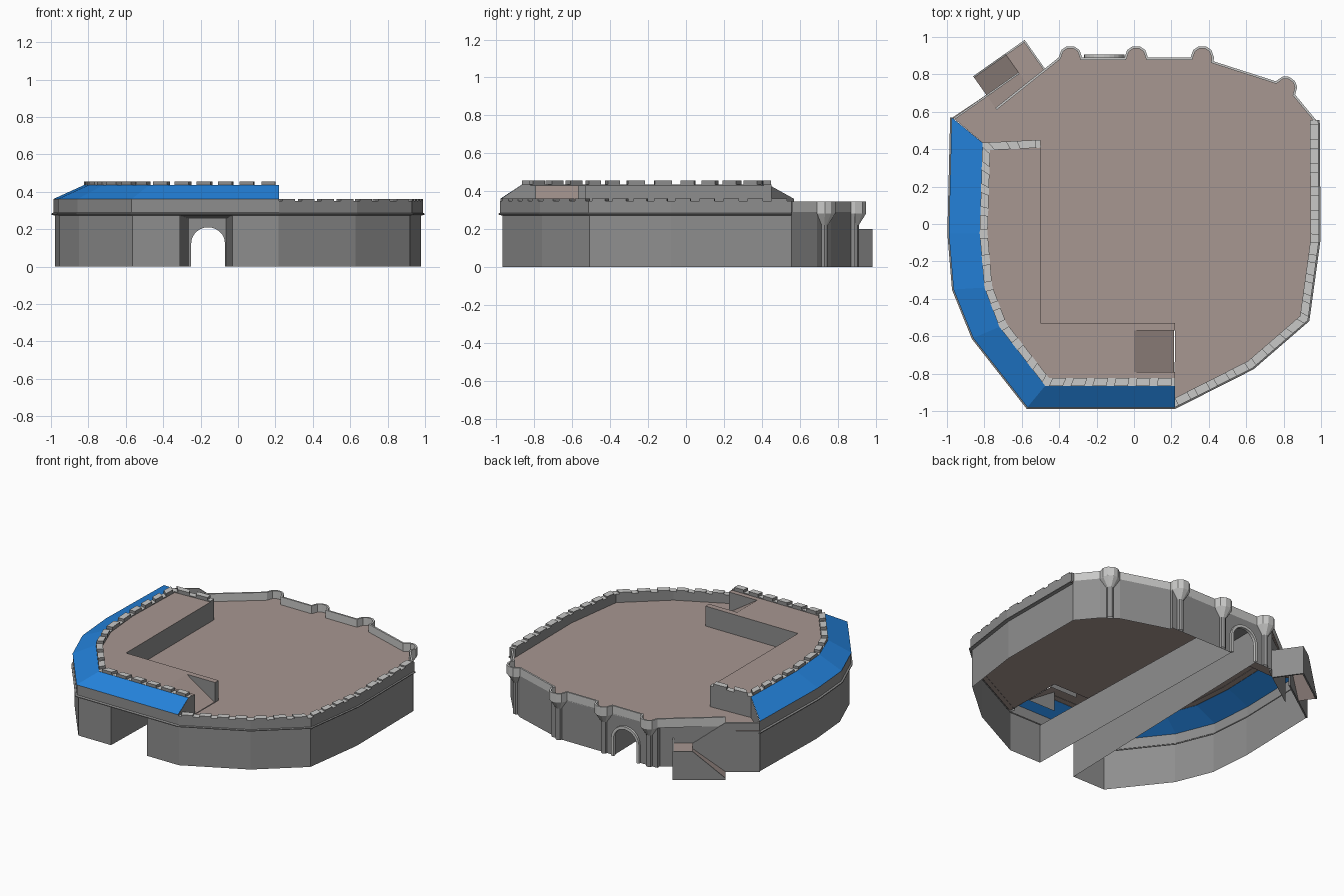
import bpy, bmesh, math
from mathutils import Vector

if "Cube" in bpy.data.objects:
    bpy.data.objects.remove(bpy.data.objects["Cube"])


def material(name, rgb):
    m = bpy.data.materials.new(name)
    m.diffuse_color = (*rgb, 1)
    m.use_nodes = True
    m.node_tree.nodes["Principled BSDF"].inputs["Base Color"].default_value = m.diffuse_color
    return m


WALL = material("stone grey", (0.27, 0.27, 0.27))
TRIM = material("light stone", (0.58, 0.58, 0.57))
FLOOR = material("brown paving", (0.39, 0.31, 0.285))
BLUE = material("blue roof", (0.017, 0.22, 0.70))


def mesh(name, verts, faces, mat, top=None, recalc=False):
    me = bpy.data.meshes.new(name)
    me.from_pydata([tuple(v) for v in verts], [], faces)
    me.materials.append(mat)
    if recalc:
        bm = bmesh.new()
        bm.from_mesh(me)
        bmesh.ops.recalc_face_normals(bm, faces=bm.faces)
        bm.to_mesh(me)
        bm.free()
    if top:  # upward faces get the second colour
        me.materials.append(top)
        me.update()
        for p in me.polygons:
            p.material_index = 1 if p.normal.z > 0.5 else 0
    ob = bpy.data.objects.new(name, me)
    bpy.context.collection.objects.link(ob)
    return ob


def loft(name, rings, mat, top=None, cap=False):
    n = len(rings[0])
    faces = [(r * n + i, r * n + i + 1, (r + 1) * n + i + 1, (r + 1) * n + i)
             for r in range(len(rings) - 1) for i in range(n - 1)]
    if cap:
        faces.append([r * n for r in range(len(rings))][::1])
        faces.append([r * n + n - 1 for r in range(len(rings))][::-1])
    return mesh(name, [p for r in rings for p in r], faces, mat, top)


def offset(path, d):
    """Move an open path inward (to its left) with mitred corners."""
    pts = [Vector(p) for p in path]
    nor = []
    for a, b in zip(pts, pts[1:]):
        t = (b - a).normalized()
        nor.append(Vector((-t.y, t.x)))
    out = []
    for i, p in enumerate(pts):
        a, b = nor[max(i - 1, 0)], nor[min(i, len(nor) - 1)]
        out.append(p + (a + b) * (d / max(1 + a.dot(b), 0.4)))
    return out


def at(path, z):
    return [(p[0], p[1], z) for p in path]


def sweep(name, path, profile, mat, top=None, cap=False):
    return loft(name, [at(offset(path, d), z) for d, z in profile], mat, top, cap)


def flat(name, pts, mat):
    return mesh(name, pts, [list(range(len(pts)))], mat)


def prism(pts, vec):
    n = len(pts)
    v = [Vector(p) for p in pts]
    return v + [p + Vector(vec) for p in v], [list(range(n)), list(range(n, 2 * n))[::-1]] + [
        (i, (i + 1) % n, n + (i + 1) % n, n + i) for i in range(n)]


def solid(name, pts, vec, mat, top=None):
    return mesh(name, *prism(pts, vec), mat, top, True)


def merlons(name, path, width, z, h, step=0.125):
    inner = offset(path, width)
    outer = [Vector(p) for p in path]
    verts, faces = [], []
    for i in range(len(outer) - 1):
        n = max(1, round((outer[i + 1] - outer[i]).length / step))
        for k in range(n):
            t0, t1 = (k + 0.18) / n, (k + 0.82) / n
            q = [outer[i].lerp(outer[i + 1], t0), outer[i].lerp(outer[i + 1], t1),
                 inner[i].lerp(inner[i + 1], t1), inner[i].lerp(inner[i + 1], t0)]
            v, f = prism(at(q, z), (0, 0, h))
            faces += [[j + len(verts) for j in g] for g in f]
            verts += v
    return mesh(name, verts, faces, WALL, TRIM, True)


# Plan outlines, running anticlockwise
left = [(-0.975, 0.57), (-0.99, -0.05), (-0.965, -0.35), (-0.86, -0.61), (-0.57, -0.98), (0.22, -0.98)]
right = [(0.22, -0.98), (0.635, -0.77), (0.93, -0.515), (0.99, -0.08), (0.985, 0.555)]
ridge = [(-0.5, 0.45), (-0.81, 0.435), (-0.825, -0.05), (-0.80, -0.34), (-0.72, -0.55),
         (-0.475, -0.865), (0.22, -0.865)]
towers = [(0.81, 0.727, 55), (0.365, 0.89, 90), (0.012, 0.89, 90), (-0.34, 0.89, 90)]


def arc(cx, cy, deg, r):
    return [(cx + r * math.cos(math.radians(deg + a)), cy + r * math.sin(math.radians(deg + a)))
            for a in (-90, -50, -18, 18, 50, 90)]


# Back stair frame: u along the wall, v inward
D, U, V = Vector((-0.86, 0.79)), Vector((0.817, 0.576)), Vector((0.576, -0.817))


def P(u, v, z=None):
    p = D + U * u + V * v
    return (p.x, p.y) if z is None else (p.x, p.y, z)


# Back parapet outline, going round each tower head
arcs = [arc(*t, 0.063) for t in towers]
back = ([(0.97, 0.56)] + arcs[0] + [(0.425, 0.87)] + arcs[1] + arcs[2] + arcs[3] + [P(0, 0.207)])

# Lower curtain wall, open at the front gateway
base = offset(left + right[1:], 0.012)
k = len(left) - 1
foot = [(0, 0), (0, 0.278)]
sweep("left_wall", base[:k] + [Vector((-0.31, -0.968))], foot, WALL)
sweep("right_wall", [Vector((-0.03, -0.968))] + base[k:], foot, WALL)
sweep("wall_ledge", left + right[1:], [(0.012, 0.272), (-0.008, 0.277), (-0.008, 0.283), (0.005, 0.289)], WALL)
sweep("left_parapet", left, [(0.003, 0.285), (0.003, 0.36)], WALL)
sweep("right_parapet", right, [(0, 0.285), (0, 0.35), (0.045, 0.35), (0.045, 0.288)], WALL, TRIM, True)
merlons("right_merlons", right, 0.045, 0.35, 0.011)

# Back wall with arched gate
def arch(w, h, y):
    pts = [(-w, 0)] + [(-w * math.cos(i * math.pi / 12), 0.125 + h * math.sin(i * math.pi / 12))
                       for i in range(13)] + [(w, 0)]
    return [(x - 0.16, y, z) for x, z in pts]


sweep("back_right_wall", [(0.975, 0.555), (0.863, 0.69), (0.757, 0.765), (0.425, 0.87), (0.425, 0.89)],
      [(0, 0), (0, 0.29)], WALL)
sweep("back_left_wall", [(-0.40, 0.89), P(0.417, 0.207), P(0, 0.207)], [(0, 0), (0, 0.29)], WALL)
flat("gate_wall", [(-0.40, 0.89, 0)] + arch(0.09, 0.085, 0.89) +
     [(0.425, 0.89, 0), (0.425, 0.89, 0.29), (-0.40, 0.89, 0.29)], WALL)
loft("gate_arch_frame", [arch(0.09, 0.085, 0.885), arch(0.09, 0.085, 0.906),
                         arch(0.108, 0.105, 0.906), arch(0.108, 0.105, 0.885)], TRIM)
sweep("back_parapet", back, [(0, 0.282), (0, 0.345), (0.012, 0.345), (0.012, 0.288)], TRIM)

# Slim columns and flared corbels below the tower heads
for i, t in enumerate(towers):
    loft(f"tower_column_{i + 1}", [at(arc(*t, 0.022), 0), at(arc(*t, 0.022), 0.222)], WALL)
    loft(f"tower_corbel_{i + 1}", [at(arc(*t, 0.022), 0.222), at(arc(*t, 0.063), 0.283)], TRIM)

# Passage through the castle
def portal(x0, x1, h, y):
    return [(x0, y, 0), (x0, y, h), (x1, y, h), (x1, y, 0)]


loft("passage", [portal(-0.31, -0.03, 0.275, -0.968), portal(-0.262, -0.063, 0.256, 0.888)], WALL)

# Main courtyard floor around the raised platform
flat("courtyard", at(offset(right, 0.01) + back + [P(0, 0.122), (-0.97, 0.57), (-0.81, 0.435),
     (-0.5, 0.45), (-0.5, -0.53), (0.22, -0.53)], 0.29), FLOOR)

# Raised platform, its walls and ramp
flat("platform", at(ridge + [(0.22, -0.79), (0, -0.79), (0, -0.57), (0.22, -0.57), (0.22, -0.53),
                             (-0.5, -0.53)], 0.43), FLOOR)
inner = [(0, -0.57), (0.22, -0.57), (0.22, -0.53), (-0.5, -0.53), (-0.5, 0.45), (-0.81, 0.435)]
loft("platform_wall", [at(inner, 0.29), at(inner, 0.43)], WALL)
side = [(0.22, -0.79), (0, -0.79)]
loft("ramp_side_wall", [at(side, 0.29), at(side, 0.43)], WALL)
flat("platform_ramp", [(0, -0.79, 0.43), (0.215, -0.79, 0.29), (0.215, -0.57, 0.29), (0, -0.57, 0.43)], FLOOR)
flat("front_end_wall", [(0.22, -0.977, 0.285), (0.22, -0.79, 0.29), (0.22, -0.79, 0.43),
                        (0.22, -0.865, 0.435), (0.22, -0.977, 0.36)], WALL)
flat("back_end_wall", [(-0.81, 0.435, 0.29), (-0.972, 0.57, 0.29), (-0.972, 0.57, 0.36),
                       (-0.81, 0.435, 0.435)], WALL)

# Blue sloping roof and the battlements above it
loft("blue_roof", [at(left, 0.36), at(ridge[1:], 0.435)], BLUE)
sweep("upper_parapet", ridge, [(0, 0.428), (0, 0.437), (0.042, 0.437), (0.042, 0.428)], WALL, TRIM, True)
merlons("upper_merlons", ridge, 0.042, 0.437, 0.019)

# Turning stair at the back left corner
flat("lower_stair_ramp", [P(0, 0, 0.002), P(0, 0.122, 0.002), P(0.21, 0.122, 0.165), P(0.21, 0, 0.165)][::1], FLOOR)
flat("stair_landing", [P(0.21, 0, 0.165), P(0.21, 0.207, 0.165), P(0.337, 0.207, 0.165),
                       P(0.337, 0, 0.165)], FLOOR)
flat("upper_stair_ramp", [P(0, 0.122, 0.29), P(0, 0.207, 0.29), P(0.21, 0.207, 0.165),
                          P(0.21, 0.122, 0.165)], FLOOR)
rail = (V.x * 0.01, V.y * 0.01, 0)
solid("stair_outer_wall", [P(0, 0, 0), P(0.337, 0, 0), P(0.337, 0, 0.2), P(0.21, 0, 0.2),
                           P(0, 0, 0.012)], rail, WALL, TRIM)
solid("stair_end_wall", [P(0.337, 0, 0), P(0.337, 0.207, 0), P(0.337, 0.207, 0.2), P(0.337, 0, 0.2)],
      (-U.x * 0.01, -U.y * 0.01, 0), WALL, TRIM)
solid("stair_inner_wall", [P(-0.222, 0.122, 0), P(0.21, 0.122, 0), P(0.21, 0.122, 0.2),
                           P(0, 0.122, 0.345), P(-0.222, 0.122, 0.345)], rail, WALL, TRIM)
